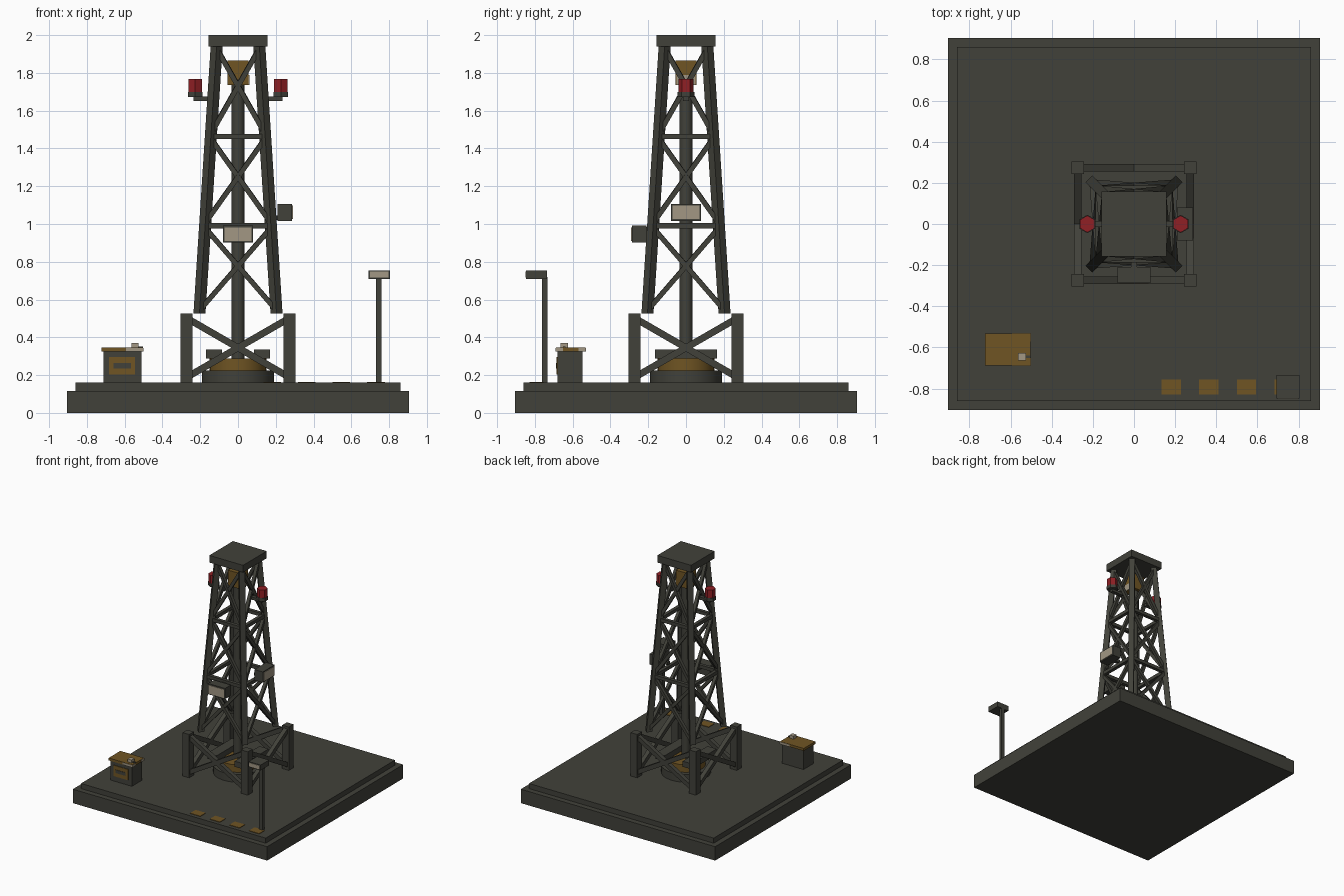
import bpy, math
from mathutils import Vector

cube = bpy.data.objects.get("Cube")
if cube:
    bpy.data.objects.remove(cube, do_unlink=True)


def material(name, rgb):
    m = bpy.data.materials.new(name)
    m.use_nodes = True
    col = (*rgb, 1)
    m.diffuse_color = col
    bsdf = next(n for n in m.node_tree.nodes if n.type == "BSDF_PRINCIPLED")
    bsdf.inputs["Base Color"].default_value = col
    bsdf.inputs["Roughness"].default_value = 0.8
    return m


STEEL = material("dark_steel", (.053, .053, .042))
OCHRE = material("ochre_paint", (.16, .09, .017))
RED = material("red_lamp", (.28, .014, .018))
CREAM = material("cream_glass", (.36, .31, .23))


def finish(name, mat):
    ob = bpy.context.object
    ob.name = ob.data.name = name
    ob.data.materials.append(mat)
    return ob


def box(name, mat, x, y, z):
    """Box spanning the (low, high) pair on each axis."""
    spans = (x, y, z)
    bpy.ops.mesh.primitive_cube_add(size=1, location=[(a + b) / 2 for a, b in spans])
    ob = finish(name, mat)
    for v in ob.data.vertices:
        v.co = [c * (b - a) for c, (a, b) in zip(v.co, spans)]
    return ob


def cylinder(name, mat, x, y, r, z0, z1, sides, smooth=True):
    bpy.ops.mesh.primitive_cylinder_add(vertices=sides, radius=r, depth=z1 - z0,
                                        location=(x, y, (z0 + z1) / 2))
    ob = finish(name, mat)
    if smooth:
        bpy.ops.object.shade_smooth_by_angle(angle=math.radians(35))
    return ob


def beam(name, mat, a, b, width, roll=0):
    """Square bar from a to b."""
    a, b = Vector(a), Vector(b)
    bpy.ops.mesh.primitive_cube_add(size=1, location=(a + b) / 2)
    ob = finish(name, mat)
    d = b - a
    for v in ob.data.vertices:
        v.co = (v.co.x * width, v.co.y * width, v.co.z * d.length)
    ob.rotation_mode = "QUATERNION"
    ob.rotation_quaternion = d.to_track_quat("Z", "Y")
    if roll:
        ob.rotation_mode = "XYZ"
        ob.rotation_euler = (d.to_track_quat("Z", "Y").to_matrix()).to_euler()
        ob.rotation_euler.rotate_axis("Z", roll)
    return ob


def turned(i, x, y, z):
    """Rotate a point by i quarter turns about the tower axis."""
    for _ in range(i):
        x, y = -y, x
    return (x, y, z)


def spread(z):
    """Distance of the tapering tower legs from the axis at a height."""
    return .204 - (z - .527) * .0644


# Stepped base
box("base_slab", STEEL, (-.905, .905), (-.905, .905), (0, .117))
box("base_deck", STEEL, (-.86, .86), (-.86, .86), (.117, .16))

# Substructure and tower, one side per quarter turn
LEVELS = (.527, .99, 1.463, 1.94)
for i in range(4):
    px, py, _ = turned(i, -.273, -.273, 0)
    box("support_post", STEEL, (px - .031, px + .031), (py - .031, py + .031), (.16, .525))
    for s in (-1, 1):
        beam("support_brace", STEEL, turned(i, -.26 * s, -.273, .195),
             turned(i, .26 * s, -.273, .495), .036)
    lo, hi = spread(.527), spread(1.945)
    # Leg bars have their flat faces on the diagonals
    leg = box("tower_leg", STEEL, (-.5, .5), (-.5, .5), (0, 1))
    ex, ey, _ = turned(i, -1, -1, 0)
    leg.location = (0, 0, 0)
    for v in leg.data.vertices:
        top = v.co.z > 0
        u, w = v.co.x * .045, v.co.y * .045
        k = math.sqrt(.5)
        reach = hi if top else lo
        v.co = (ex * reach + (u - w) * k, ey * reach + (u + w) * k, 1.945 if top else .527)
    for z0, z1 in zip(LEVELS, LEVELS[1:]):
        a, b = spread(z0), spread(z1)
        for s in (-1, 1):
            beam("tower_brace", STEEL, turned(i, -a * s, -a, z0 + .015),
                 turned(i, b * s, -b, z1 - .01), .026)
    for z in LEVELS[1:3]:
        a = spread(z)
        beam("tower_girt", STEEL, turned(i, -a, -a, z), turned(i, a, -a, z), .028)
box("crown_cap", STEEL, (-.157, .157), (-.157, .157), (1.94, 2))

# Drill string, hoist block and rotary table
cylinder("drill_pipe", STEEL, 0, 0, .034, .16, 1.75, 16)
box("hoist_block", OCHRE, (-.056, .056), (-.056, .056), (1.735, 1.865))
box("hoist_plate", CREAM, (.056, .062), (-.05, .05), (1.735, 1.79))
cylinder("table_base", STEEL, 0, 0, .19, .16, .225, 24)
cylinder("rotary_table", OCHRE, 0, 0, .15, .225, .288, 24)
for s in (-1, 1):
    x = s * .127
    box("table_rail", STEEL, (x - .043, x + .043), (-.165, .165), (.288, .335))

# Hexagonal warning lamps on side arms
for s in (-1, 1):
    x = s * .227
    box("lamp_arm", STEEL, sorted((s * .12, s * .235)), (-.015, .015), (1.652, 1.675))
    cylinder("lamp_base", STEEL, x, 0, .045, 1.672, 1.70, 6, False)
    cylinder("warning_lamp", RED, x, 0, .041, 1.70, 1.767, 6, False)

# Floodlights on the front and the left of the tower
box("front_floodlight", STEEL, (-.079, .079), (-.286, -.208), (.902, .992))
box("front_floodlight_glass", CREAM, (-.071, .071), (-.29, -.284), (.91, .982))
box("side_floodlight", STEEL, (.208, .286), (-.079, .079), (1.017, 1.107))
box("side_floodlight_glass", CREAM, (.284, .29), (-.071, .071), (1.026, 1.098))
box("front_floodlight_bracket", STEEL, (-.015, .015), (-.21, -.16), (.96, .985))
box("side_floodlight_bracket", STEEL, (.16, .21), (-.015, .015), (1.02, 1.045))

# Control cabinet
box("cabinet", STEEL, (-.712, -.512), (-.68, -.547), (.16, .325))
box("cabinet_top", OCHRE, (-.723, -.503), (-.688, -.533), (.325, .346))
box("cabinet_panel", OCHRE, (-.682, -.545), (-.685, -.679), (.204, .295))
box("cabinet_slot", STEEL, (-.66, -.566), (-.688, -.684), (.236, .263))
for y in ((-.691, -.65), (-.57, -.530)):
    box("cabinet_trim", CREAM, (-.592, -.5), y, (.325, .344))
box("cabinet_knob", CREAM, (-.564, -.526), (-.664, -.626), (.346, .371))
box("cabinet_lever", STEEL, (-.526, -.503), (-.652, -.638), (.344, .352))

# Yard lamp post
box("lamp_post", STEEL, (.731, .761), (-.763, -.734), (.16, .72))
box("post_lamp_head", STEEL, (.692, .804), (-.847, -.735), (.71, .755))
box("post_lamp_glass", CREAM, (.699, .797), (-.85, -.845), (.717, .748))

# Painted floor markings
for k in range(4):
    x = .181 + k * .183
    box("floor_marking", OCHRE, (x - .047, x + .047), (-.828, -.755), (.16, .164))
